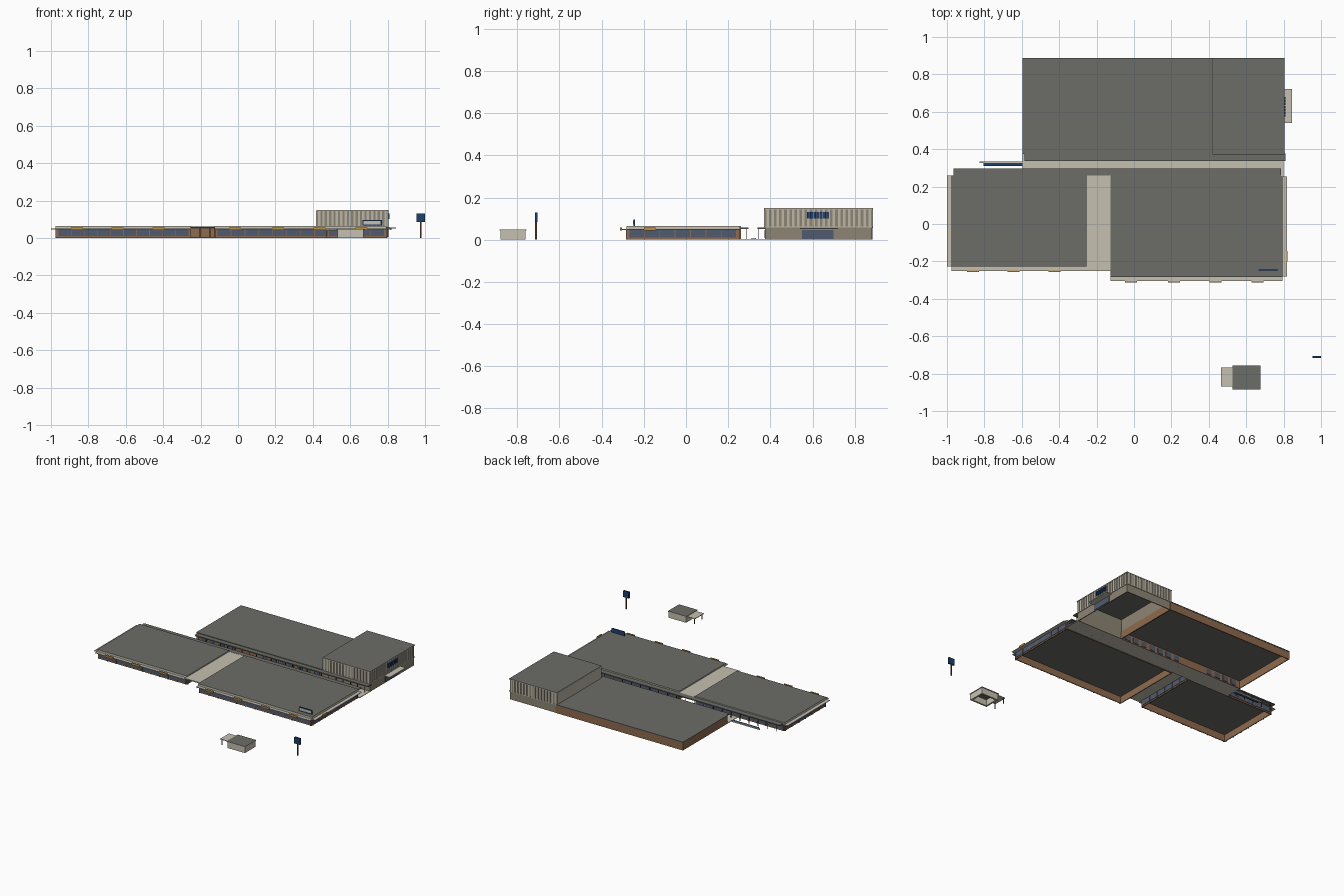
import bpy
import bmesh

if "Cube" in bpy.data.objects:
    bpy.data.objects.remove(bpy.data.objects["Cube"])


def material(name, r, g, b):
    m = bpy.data.materials.new(name)
    m.use_nodes = True
    m.diffuse_color = (r, g, b, 1)
    bsdf = next(n for n in m.node_tree.nodes if n.type == 'BSDF_PRINCIPLED')
    bsdf.inputs["Base Color"].default_value = (r, g, b, 1)
    bsdf.inputs["Roughness"].default_value = 0.8
    return m


ROOF = material("roof_grey", .15, .155, .135)
CREAM = material("cream", .56, .53, .44)
BRICK = material("brick", .27, .145, .075)
GLASS = material("window_blue_grey", .08, .105, .16)
ORANGE = material("orange", .55, .29, .05)
BLUE = material("sign_blue", .012, .05, .16)
CLAD = material("cladding_taupe", .27, .235, .175)
RIB = material("rib_light", .50, .47, .39)
POST = material("post_brown", .12, .05, .03)


def add_box(bm, x, y, z):
    """Box spanning the (low, high) pairs x, y, z."""
    v = bmesh.ops.create_cube(bm, size=1)["verts"]
    for p in v:
        p.co = [(a[0] + a[1]) / 2 + c * (a[1] - a[0]) for a, c in zip((x, y, z), p.co)]


def part(name, boxes, mat, side=None):
    """One object from boxes; side is an optional colour for the upright faces."""
    bm = bmesh.new()
    for b in boxes:
        add_box(bm, *b)
    me = bpy.data.meshes.new(name)
    me.materials.append(mat)
    if side:
        me.materials.append(side)
        bm.normal_update()
        for f in bm.faces:
            f.material_index = int(abs(f.normal.z) < .5)
    bm.to_mesh(me)
    bm.free()
    ob = bpy.data.objects.new(name, me)
    bpy.context.collection.objects.link(ob)
    return ob


def ring(x, y, z, t=.006):
    """Four walls around a plan, open above and below."""
    (a, b), (c, d) = x, y
    return [(x, (c, c + t), z), (x, (d - t, d), z),
            ((a, a + t), (c + t, d - t), z), ((b - t, b), (c + t, d - t), z)]


def spread(lo, hi, n):
    """Centres of n equal bays."""
    return [lo + (hi - lo) * (i + .5) / n for i in range(n)]


def along(axis, run, at, z, t=.003):
    """Thin plate running along x or y, centred on a wall plane."""
    face = (at - t, at + t)
    return (run, face, z) if axis == 'x' else (face, run, z)


def glazing(name, axis, lo, hi, at, bays):
    """Shop windows with slim upright mullions."""
    part(name + "_glass", [along(axis, (lo, hi), at, (.01, .046))], GLASS)
    w = (hi - lo) / bays
    part(name + "_mullions", [along(axis, (lo + i * w - .002, lo + i * w + .002), at,
                                    (0, .048), .005) for i in range(bays + 1)], BRICK)


# Two front shop blocks
WEST, EAST = (-.97, -.255), (-.12, .79)
for name, x, y in (("west", WEST, (-.225, .255)), ("east", EAST, (-.28, .25))):
    part(name + "_walls", ring(x, y, (0, .052)), BRICK)
    part(name + "_roof", [((x[0] - .005, x[1] + .003), (y[0] - .003, y[1] + .005),
                           (.05, .065))], ROOF, CREAM)
    n = round((x[1] - x[0]) / .075)
    glazing(name + "_front", 'x', x[0] + .008, x[1] - .008, y[0], n)
    glazing(name + "_mall", 'x', x[0] + .008, x[1] - .008, y[1], n)
    part(name + "_front_canopy", [((x[0] - .005, x[1] + .003), (y[0] - .026, y[0]),
                                   (.046, .05))], CREAM)
glazing("west_end", 'y', -.215, .245, WEST[0], 6)
glazing("west_passage", 'y', -.215, .245, WEST[1], 6)
glazing("east_end", 'y', -.27, .24, EAST[1], 7)
part("west_end_canopy", [((-1, -.97), (-.228, .26), (.046, .05))], CREAM)
part("east_end_canopy", [((.79, .818), (-.28, .255), (.046, .05))], CREAM)

# Covered passage between the blocks
part("passage_roof", [((-.256, -.12), (-.25, .258), (.05, .057))], CREAM)

# Shop name boards, left blank
boards = [((c - .032, c + .032), (y - .032, y - .024), (.043, .057))
          for y, cs in ((-.225, (-.86, -.645, -.425)), (-.28, (-.015, .215, .435, .66)))
          for c in cs]
boards.append(((.815, .822), (-.2, -.145), (.043, .057)))
part("shop_boards", boards, ORANGE)

# Rooftop board
part("roof_board_frame", [((.665, .77), (-.249, -.243), (.066, .096))], BLUE)
part("roof_board_panel", [((.672, .763), (-.251, -.249), (.073, .09))], CREAM)

# Paved mall with a canopy on posts along each side
part("mall_paving", [((-.595, .8), (.255, .378), (0, .004))], CREAM)
for name, x, y, py in (("south", (-.965, .785), (.258, .297), .288),
                       ("north", (-.585, .81), (.338, .378), .343)):
    part(name + "_mall_canopy", [(x, y, (.051, .058))], ROOF)
    part(name + "_mall_posts", [((c - .002, c + .002), (py - .002, py + .002), (0, .052))
                                for c in spread(x[0], x[1], 24)], POST)

# Kerb and planter strip west of the mall
part("kerb", [((-.825, -.595), (.327, .333), (0, .009))], CREAM)
part("planter_strip", [((-.805, -.595), (.309, .327), (0, .005))], BLUE)

# Long rear building
part("rear_walls", ring((-.595, .43), (.375, .885), (0, .055)), BRICK)
part("rear_roof", [((-.597, .425), (.373, .887), (.055, .062))], ROOF)
part("rear_windows", [((c - .022, c + .022), (.372, .384), (.008, .045))
                      for c in spread(-.57, .41, 14) if not -.27 < c < -.11], GLASS)

# Tall corner store: plain base, ribbed upper walls
SX, SY = (.422, .8), (.375, .883)
part("store_base", ring(SX, SY, (0, .06)), CLAD)
part("store_cladding", ring(SX, SY, (.06, .145)), CLAD)
part("store_roof", [((.419, .805), (.371, .887), (.144, .15))], ROOF, RIB)
part("store_band", ring((.419, .804), (.371, .887), (.058, .063), .005), RIB)
ribs = [((c - .006, c + .006), (y - .004, y + .004), (.062, .145))
        for y in SY for c in spread(*SX, 16)]
ribs += [((SX[1], SX[1] + .004), (c - .006, c + .006), (.062, .145))
         for c in spread(*SY, 21)]
part("store_ribs", ribs, RIB)
part("store_west_edge", [((.418, .422), SY, (.062, .145))], RIB)
part("store_sign_panels", [((.803, .809), (c - .006, c + .006), (.1, .131))
                           for c in spread(.572, .68, 7)], BLUE)
part("store_entrance", [((.798, .804), (.55, .70), (.004, .045))], GLASS)
part("store_canopy", [((.8, .845), (.54, .722), (.05, .056))], CREAM)

# Small kiosk with a side canopy
part("kiosk_walls", ring((.532, .672), (-.88, -.76), (0, .045), .012), CREAM)
part("kiosk_roof", [((.527, .675), (-.884, -.756), (.044, .049))], ROOF, CREAM)
part("kiosk_canopy", [((.465, .53), (-.87, -.768), (.041, .045))], CREAM)
part("kiosk_posts", [((.472, .476), (y - .002, y + .002), (0, .041))
                     for y in (-.862, -.776)], POST)

# Roadside pylon sign
part("pylon_pole", [((.974, .982), (-.715, -.707), (0, .09))], POST)
part("pylon_board", [((.955, 1), (-.717, -.705), (.084, .13))], BLUE)
